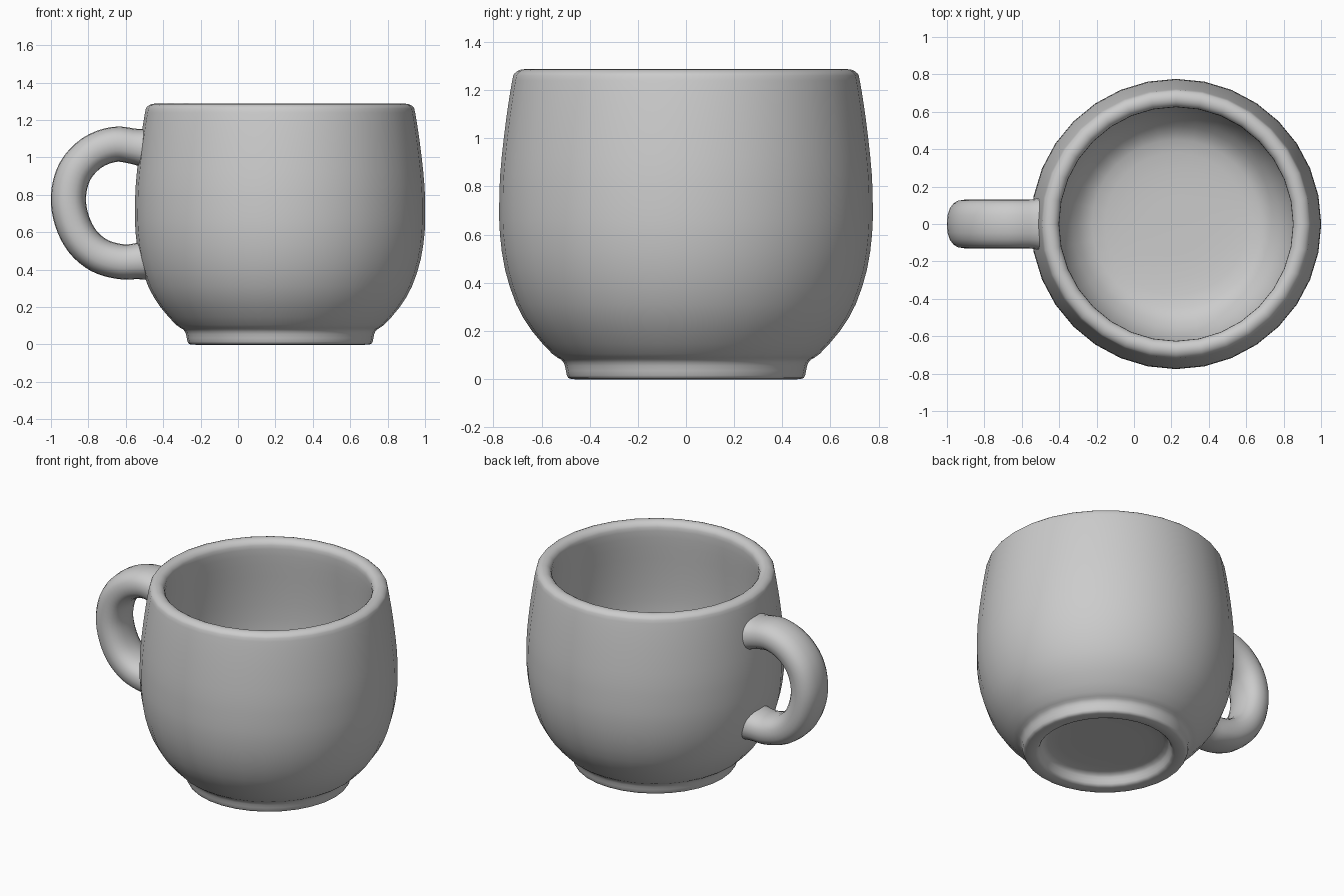
import bpy, bmesh, math
from mathutils import Vector

if "Cube" in bpy.data.objects:
    bpy.data.objects.remove(bpy.data.objects["Cube"])

CX = 0.225  # axis of the bowl


def spline(pts, steps):
    """Catmull-Rom through the points."""
    p = [Vector(q) for q in pts]
    p = [2 * p[0] - p[1]] + p + [2 * p[-1] - p[-2]]
    out = []
    for a, b, c, d in zip(p, p[1:], p[2:], p[3:]):
        for i in range(steps):
            t = i / steps
            out.append(0.5 * (2 * b + (c - a) * t + (2 * a - 5 * b + 4 * c - d) * t * t
                              + (3 * b - a - 3 * c + d) * t ** 3))
    return out + [p[-2]]


def skin(name, rings, cap):
    """Join closed rings of points into a smooth surface."""
    bm = bmesh.new()
    vs = [[bm.verts.new(co) for co in ring] for ring in rings]
    n = len(vs[0])
    for a, b in zip(vs, vs[1:]):
        for i in range(n):
            j = (i + 1) % n
            bm.faces.new((a[i], a[j], b[j], b[i]))
    if cap:
        bm.faces.new(vs[0])
        bm.faces.new(vs[-1])
    bmesh.ops.recalc_face_normals(bm, faces=bm.faces)
    me = bpy.data.meshes.new(name)
    bm.to_mesh(me)
    bm.free()
    ob = bpy.data.objects.new(name, me)
    bpy.context.collection.objects.link(ob)
    for f in me.polygons:
        f.use_smooth = True
    return ob


# Cup body: (radius, z) from the recess under the foot, up outside, over the rim, down inside
profile = [(0.2, 0.075), (0.35, 0.07), (0.385, 0.05), (0.4, 0.015), (0.42, 0.0), (0.478, 0.0),
           (0.495, 0.015), (0.503, 0.055), (0.518, 0.08), (0.556, 0.105), (0.64, 0.2),
           (0.705, 0.31), (0.752, 0.455), (0.773, 0.6), (0.776, 0.72), (0.772, 0.85),
           (0.757, 1.0), (0.74, 1.13), (0.722, 1.24), (0.712, 1.27), (0.685, 1.286),
           (0.655, 1.284), (0.632, 1.265), (0.625, 1.23), (0.632, 1.12), (0.648, 0.95),
           (0.66, 0.75), (0.655, 0.6), (0.63, 0.45), (0.585, 0.335), (0.525, 0.255),
           (0.45, 0.205), (0.3, 0.185), (0.15, 0.18)]
N = 32
rings = [[(CX + p.x * math.cos(2 * math.pi * i / N), p.x * math.sin(2 * math.pi * i / N), p.y)
          for i in range(N)] for p in spline(profile, 2)]
skin("cup_body", rings, True)

# Handle: rounded section swept along a C-shaped path, slightly flared where it meets the body
path = spline([(-0.47, 0, 1.045), (-0.55, 0, 1.058), (-0.66, 0, 1.07), (-0.78, 0, 1.025),
               (-0.872, 0, 0.925), (-0.907, 0, 0.79), (-0.887, 0, 0.66), (-0.83, 0, 0.55),
               (-0.74, 0, 0.475), (-0.63, 0, 0.443), (-0.54, 0, 0.445), (-0.47, 0, 0.455)], 4)
M = 20


def rounded(v):
    return math.copysign(abs(v) ** 0.85, v)


rings = []
for k, p in enumerate(path):
    t = (path[min(k + 1, len(path) - 1)] - path[max(k - 1, 0)]).normalized()
    side = Vector((0, 1, 0))
    out = side.cross(t)
    flare = 0.02 * max(0, (p.x + 0.58) / 0.11) ** 2
    rings.append([p + side * (0.13 + flare) * rounded(math.cos(2 * math.pi * i / M))
                  + out * (0.094 + flare) * rounded(math.sin(2 * math.pi * i / M))
                  for i in range(M)])
skin("handle", rings, True)
